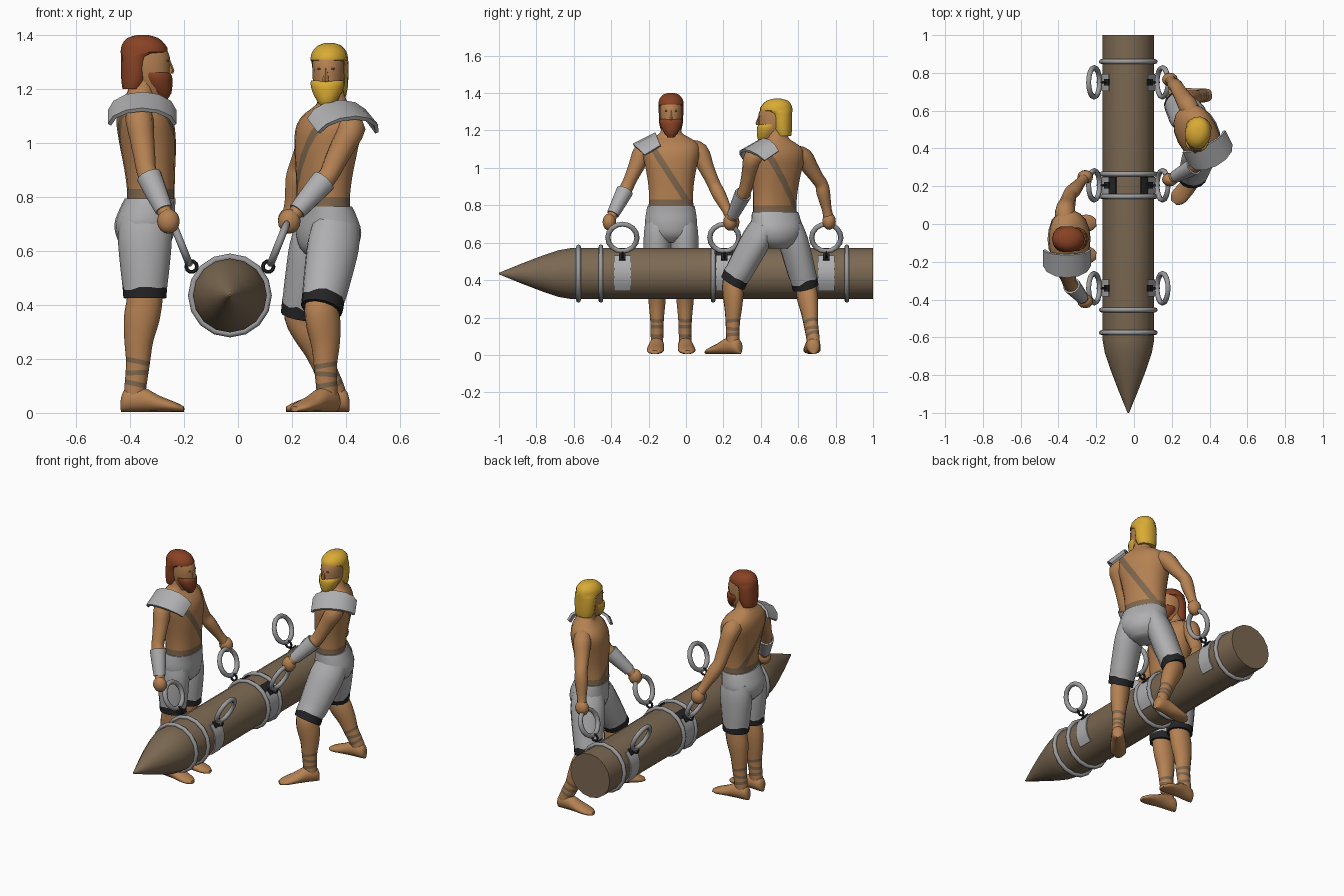
import bpy, bmesh, math, random
from mathutils import Vector, Matrix

if "Cube" in bpy.data.objects:
    bpy.data.objects.remove(bpy.data.objects["Cube"])

random.seed(3)


def material(name, col):
    m = bpy.data.materials.new(name)
    m.diffuse_color = (*col, 1)
    m.use_nodes = True
    m.node_tree.nodes["Principled BSDF"].inputs["Base Color"].default_value = m.diffuse_color
    return m


SKIN = material("tan skin", (0.46, 0.22, 0.085))
CLOTH = material("pale grey", (0.43, 0.43, 0.44))
DARK = material("near black", (0.018, 0.018, 0.02))
WOOD = material("log brown", (0.20, 0.14, 0.085))
LEATHER = material("taupe leather", (0.21, 0.135, 0.075))
RED = material("red hair", (0.25, 0.055, 0.018))
BLOND = material("blond hair", (0.70, 0.41, 0.035))
METAL = material("ring grey", (0.33, 0.33, 0.34))


def finish(name, bm, mats, M=None, angle=50):
    bmesh.ops.recalc_face_normals(bm, faces=bm.faces)
    me = bpy.data.meshes.new(name)
    bm.to_mesh(me)
    bm.free()
    for m in mats:
        me.materials.append(m)
    ob = bpy.data.objects.new(name, me)
    bpy.context.collection.objects.link(ob)
    if M:
        ob.matrix_world = M
    me.shade_smooth()
    me.set_sharp_from_angle(angle=math.radians(angle))
    return ob


def loft(name, secs, mats, ref=(1, 0, 0), axis=None, n=14, sub=3, M=None, sq=1, bands=(), hem=False):
    """Smooth tube through (centre, radius a, radius b); bands = (point, normal, half width)."""
    P = [Vector((*c, a, b)) for c, a, b in secs]
    S = []
    for i in range(len(P) - 1):
        p0, p1, p2, p3 = P[max(i - 1, 0)], P[i], P[i + 1], P[min(i + 2, len(P) - 1)]
        for k in range(sub):
            t = k / sub
            S.append(0.5 * (2 * p1 + (p2 - p0) * t + (2 * p0 - 5 * p1 + 4 * p2 - p3) * t * t
                            + (3 * p1 - p0 - 3 * p2 + p3) * t ** 3))
    S.append(P[-1])
    bm = bmesh.new()
    rings = []
    for i, s in enumerate(S):
        c = Vector(s[:3])
        t = Vector(axis) if axis else (Vector(S[min(i + 1, len(S) - 1)][:3])
                                       - Vector(S[max(i - 1, 0)][:3])).normalized()
        u = Vector(ref)
        u = (u - t * u.dot(t)).normalized()
        v = t.cross(u)
        ring = []
        for j in range(n):
            ca, sa = math.cos(2 * math.pi * j / n), math.sin(2 * math.pi * j / n)
            ca, sa = (math.copysign(abs(w) ** sq, w) for w in (ca, sa))
            ring.append(bm.verts.new(c + u * ca * max(s[3], .002) + v * sa * max(s[4], .002)))
        rings.append(ring)
    for i in range(len(rings) - 1):
        for j in range(n):
            f = bm.faces.new((rings[i][j], rings[i][(j + 1) % n], rings[i + 1][(j + 1) % n], rings[i + 1][j]))
            if hem and i >= len(rings) - 1 - sub:
                f.material_index = 1
    bm.faces.new(rings[0])
    cap = bm.faces.new(rings[-1])
    if hem:  # ragged edge
        cap.material_index = 1
        for v in rings[-1 - sub]:
            v.co.z += random.uniform(-.006, .014)
    for co, no, hw in bands:
        co, no = Vector(co), Vector(no).normalized()
        for s in (-1, 1):
            bmesh.ops.bisect_plane(bm, geom=bm.verts[:] + bm.edges[:] + bm.faces[:],
                                   plane_co=co + no * hw * s, plane_no=no)
        for f in bm.faces:
            if abs((f.calc_center_median() - co).dot(no)) < hw:
                f.material_index = 1
    return finish(name, bm, mats, M)


def ball(name, c, r, mat, M=None):
    bm = bmesh.new()
    bmesh.ops.create_uvsphere(bm, u_segments=12, v_segments=8, radius=1)
    bmesh.ops.scale(bm, vec=r, verts=bm.verts)
    bmesh.ops.translate(bm, vec=c, verts=bm.verts)
    return finish(name, bm, [mat], M)


def torus(name, loc, rot, R, r, mat, seg=16, minor=8):
    bpy.ops.mesh.primitive_torus_add(location=loc, rotation=rot, major_radius=R, minor_radius=r,
                                     major_segments=seg, minor_segments=minor)
    ob = bpy.context.object
    ob.name = name
    ob.data.materials.append(mat)
    bpy.ops.object.shade_smooth_by_angle(angle=math.radians(50))


def sheet(name, rows, th, mat, M=None):
    """Thickened strip through pairs of points."""
    bm = bmesh.new()
    vs = [[bm.verts.new(p) for p in row] for row in rows]
    for a, b in zip(vs, vs[1:]):
        bm.faces.new((a[0], a[1], b[1], b[0]))
    bmesh.ops.recalc_face_normals(bm, faces=bm.faces)
    bmesh.ops.solidify(bm, geom=bm.faces[:], thickness=th)
    return finish(name, bm, [mat], M, 40)


def column(rows):  # (z, forward, half depth, half width)
    return [((f, 0, z), a, b) for z, f, a, b in rows]


def man(tag, hair, origin, yaw, head_at, head_yaw, dz, pad, elbow, hand, knee, ankle, toe_yaw):
    M = Matrix.Translation((*origin, dz)) @ Matrix.Rotation(math.radians(yaw), 4, 'Z')
    H = Matrix.Translation((*head_at, dz)) @ Matrix.Rotation(math.radians(head_yaw), 4, 'Z')
    up = dict(axis=(0, 0, 1))
    # torso with belt and diagonal strap
    loft(tag + "_torso", column([(.76, .02, .09, .125), (.82, .022, .088, .12), (.9, .018, .094, .122),
         (1.0, .01, .105, .138), (1.08, 0, .106, .155), (1.13, -.01, .088, .145), (1.165, -.02, .06, .095),
         (1.19, -.015, .05, .058), (1.26, .0, .045, .045)]), [SKIN, LEATHER], M=M, n=18, sq=.88,
         bands=[((0, 0, .81), (0, 0, 1), .02), ((0, pad * .085, 1.085), (0, .285, -pad * .185), .017)], **up)
    # shorts
    loft(tag + "_shorts_seat", column([(.6, 0, .06, .06), (.64, 0, .1, .115), (.7, 0, .113, .14),
         (.76, .01, .102, .135), (.795, .02, .094, .128)]), [CLOTH], M=M, n=18, sq=.9, **up)
    # head, hair, beard, nose and eyes
    loft(tag + "_head", column([(1.18, .03, .04, .035), (1.22, .022, .07, .05), (1.27, .012, .082, .059),
         (1.32, .01, .082, .06), (1.36, 0, .07, .055), (1.38, 0, .03, .03)]), [SKIN], M=H, **up)
    loft(tag + "_hair", column([(1.2, -.045, .038, .055), (1.24, -.038, .05, .065), (1.32, -.03, .058, .068),
         (1.337, -.003, .087, .069), (1.365, -.005, .08, .065), (1.39, -.008, .056, .045),
         (1.4, -.008, .02, .02)]), [hair], M=H, sub=2, **up)
    loft(tag + "_beard", column([(1.163, .07, .014, .018), (1.185, .062, .036, .036), (1.22, .048, .054, .056),
         (1.25, .04, .06, .064), (1.262, .035, .052, .062)]), [hair], M=H, sub=2, **up)
    loft(tag + "_nose", column([(1.258, .09, .015, .013), (1.27, .092, .017, .012), (1.31, .085, .008, .006)]),
         [SKIN], M=H, n=6, sub=1, **up)
    for s in (-1, 1):
        ball(tag + "_eye", (.083, s * .025, 1.305), (.006, .008, .004), LEATHER, H)
    # shoulder pad
    rows = []
    for k in range(7):
        a = math.radians(-85 + k * 170 / 6)
        f, c = -.01 + .128 * math.sin(a), math.cos(a)
        rows.append([(f, pad * (.055 + .03 * c), 1.115 + .075 * c), (f, pad * (.135 + .07 * c), 1.065 + .065 * c)])
    sheet(tag + "_shoulder_pad", rows, .014, CLOTH, M)
    for s in (-1, 1):
        side = "left" if s > 0 else "right"
        # arm
        A, P = M @ Vector((-.02, s * .10, 1.1)), M @ Vector((-.02, s * .15, 1.085))
        E, W = Vector(elbow[s]), Vector(hand[s])
        loft(f"{tag}_{side}_arm", [(A, .05, .05), (P, .052, .052), (P.lerp(E, .4), .045, .043),
             (P.lerp(E, .75), .04, .036), (E, .037, .035), (E.lerp(W, .25), .04, .036), (E.lerp(W, .7), .028, .026),
             (W, .03, .03)], [SKIN], n=12)
        ball(f"{tag}_{side}_fist", W + Vector((0, 0, -.005)), (.042, .036, .046), SKIN)
        if s == pad:
            loft(tag + "_bracer", [(E.lerp(W, .12), .048, .046), (E.lerp(W, .45), .042, .04),
                 (E.lerp(W, .8), .034, .033)], [CLOTH], n=12)
        # leg
        hip, K, F = M @ Vector((0, s * .072, .73)), Vector(knee[s]), Vector(ankle[s])
        d = (K - hip).normalized()
        fw = Vector((math.cos(math.radians(yaw)), math.sin(math.radians(yaw)), 0))
        loft(f"{tag}_{side}_shorts_leg", [(hip, .09, .062), (hip.lerp(K, .25), .1, .074), (hip.lerp(K, .6), .092, .074),
             (K - d * .035, .082, .07), (K, .08, .069)], [CLOTH, DARK], ref=fw, hem=True)
        wraps = [(F.lerp(K, q), (K - F).normalized() + fw * tilt, .009)
                 for q, tilt in ((.08, .1), (.2, -.15), (.32, .1))]
        loft(f"{tag}_{side}_shin", [(K - d * .06, .066, .053), (K, .066, .053), (K.lerp(F, .22) - fw * .004, .066, .052),
             (K.lerp(F, .45) - fw * .006, .054, .045), (K.lerp(F, .7), .044, .037), (F, .04, .034),
             (F - Vector((0, 0, .035)), .04, .034)], [SKIN, LEATHER], ref=fw, bands=wraps)
        a = math.radians(toe_yaw[s])
        t = Vector((math.cos(a), math.sin(a), 0))
        g = Vector((F.x, F.y, .004))
        loft(f"{tag}_{side}_foot", [(g + t * x + Vector((0, 0, h)), h, w) for x, h, w in
             ((-.052, .025, .015), (-.035, .042, .034), (.03, .045, .04), (.09, .03, .046), (.15, .018, .044),
              (.182, .01, .02))], [SKIN], ref=(0, 0, 1), axis=t)


both = (-1, 1)
man("red_haired_man", RED, (-.345, -.08), 0, (-.345, -.08), 0, 0, -1,
    {s: (-.34, -.08 + s * .235, .9) for s in both}, {s: (-.258, -.08 + s * .33, .715) for s in both},
    {s: (-.345, -.08 + s * .075, .425) for s in both}, {s: (-.382, -.08 + s * .075, .08) for s in both},
    {s: s * 4 for s in both})
man("blond_man", BLOND, (.335, .485), 207, (.338, .48), 262, -.03, 1,
    {1: (.335, .315, .88), -1: (.225, .725, .91)}, {1: (.19, .235, .715), -1: (.19, .765, .72)},
    {1: (.31, .25, .385), -1: (.235, .64, .36)}, {1: (.33, .25, .08), -1: (.36, .68, .08)},
    {1: 229, -1: 183})

# pointed log
CX, CZ = -.03, .435
log = [(-1, .004), (-.88, .053), (-.77, .095), (-.68, .125), (-.61, .137), (1, .137)]
loft("log", [((CX, y, CZ), r, r) for y, r in log], [WOOD], axis=(0, 1, 0), n=16, sub=1)

# iron bands round the log
for y in (-.575, -.455, .145, .265, .86):
    torus("log_band", (CX, y, CZ), (math.pi / 2, 0, 0), .143, .0125, METAL, 16)


def arc(name, y, s, a0, a1, r, w, mat):
    rows = []
    for k in range(6):
        a = math.radians(a0 + (a1 - a0) * k / 5)
        rows.append([(CX + s * r * math.cos(a), y + q * w / 2, CZ + r * math.sin(a)) for q in (-1, 1)])
    sheet(name, rows, .008, mat)


# side plates, shackles and carrying rings
for y in (-.34, .205, .75):
    for s in both:
        arc("side_plate", y, s, -40, 42, .143, .09, CLOTH)
        arc("hinge_strip", y, s, 30, 46, .15, .035, DARK)
        if y == .205:
            arc("dark_strap", y, s, 43, 62, .143, .09, DARK)
        torus("shackle", (CX + s * .142, y, .542), (math.pi / 2, 0, 0), .02, .007, DARK, 10, 6)
        torus("carrying_ring", (CX + s * .181, y, .627), (0, math.radians(90 + s * 22), 0), .078, .014, METAL, 16)
